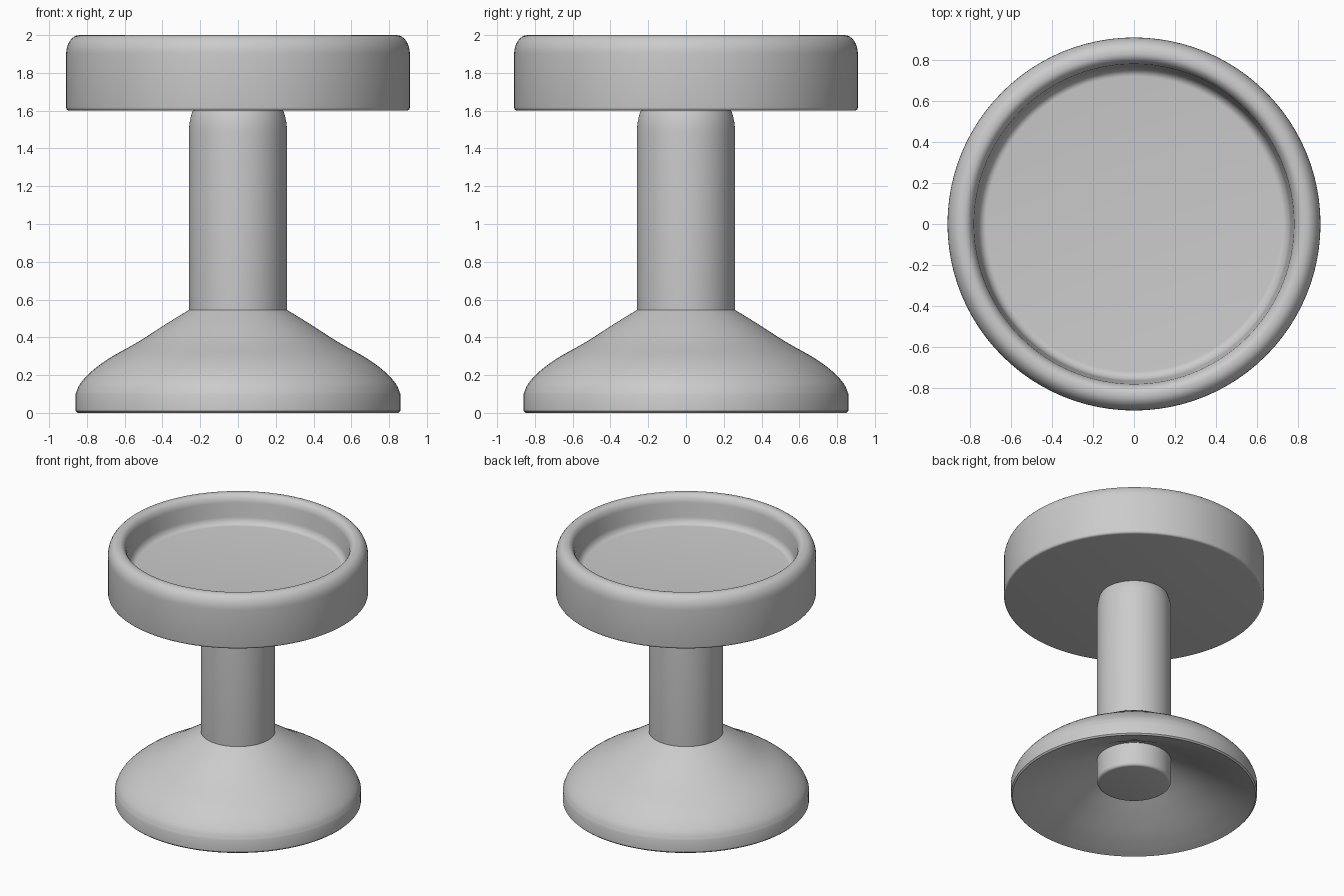
import bpy, bmesh, math
from mathutils import Vector

if "Cube" in bpy.data.objects:
    bpy.data.objects.remove(bpy.data.objects["Cube"])


def smooth_path(pts, steps=5):
    """Catmull-Rom curve through (radius, height) points."""
    p = [Vector(q) for q in pts]
    p = [2 * p[0] - p[1]] + p + [2 * p[-1] - p[-2]]
    out = []
    for a, b, c, d in zip(p, p[1:], p[2:], p[3:]):
        for i in range(steps):
            t = i / steps
            out.append(tuple(0.5 * (2 * b + (c - a) * t + (2 * a - 5 * b + 4 * c - d) * t * t
                                    + (3 * b - a - 3 * c + d) * t ** 3)))
    return out + [tuple(pts[-1])]


def arc(cr, cz, rr, rz, a0, a1, n=8):
    """Elliptical arc in the profile plane, angles in degrees."""
    angles = [math.radians(a0 + (a1 - a0) * i / n) for i in range(n + 1)]
    return [(cr + rr * math.cos(a), cz + rz * math.sin(a)) for a in angles]


def lathe(name, profile, closed=False, sides=96):
    bm = bmesh.new()
    vs = [bm.verts.new((r, 0, z)) for r, z in profile]
    edges = [bm.edges.new(e) for e in zip(vs, vs[1:])]
    if closed:
        edges.append(bm.edges.new((vs[-1], vs[0])))
    bmesh.ops.spin(bm, geom=vs + edges, cent=(0, 0, 0), axis=(0, 0, 1),
                   angle=math.tau, steps=sides)
    bmesh.ops.remove_doubles(bm, verts=bm.verts, dist=1e-4)
    bmesh.ops.recalc_face_normals(bm, faces=bm.faces)
    me = bpy.data.meshes.new(name)
    bm.to_mesh(me)
    bm.free()
    ob = bpy.data.objects.new(name, me)
    bpy.context.collection.objects.link(ob)
    bpy.context.view_layer.objects.active = ob
    ob.select_set(True)
    bpy.ops.object.shade_smooth_by_angle(angle=math.radians(35))
    ob.select_set(False)
    return ob


# Seat: round dish with a rounded rim and recessed floor
lathe("seat", [(0, 1.6)]
      + arc(0.893, 1.617, 0.017, 0.017, -90, 0, 4)
      + arc(0.84, 1.9, 0.07, 0.10, 0, 90)
      + arc(0.83, 1.93, 0.05, 0.07, 90, 180)
      + arc(0.72, 1.85, 0.045, 0.06, 0, -90)
      + [(0, 1.79)])

# Stem: round post with softened ends
lathe("stem", [(0, 0.10)]
      + arc(0.24, 0.125, 0.02, 0.025, -90, 0, 4)
      + arc(0.20, 1.48, 0.06, 0.16, 0, 90)
      + [(0, 1.64)])

# Base: flared foot, hollow underneath
outer = smooth_path([(0.86, 0.10), (0.835, 0.155), (0.775, 0.22), (0.68, 0.29),
                     (0.53, 0.375), (0.39, 0.465), (0.26, 0.545)])
inner = smooth_path([(0.25, 0.285), (0.38, 0.22), (0.50, 0.155), (0.66, 0.075),
                     (0.78, 0.025), (0.85, 0.0)])
lathe("base", [(0.86, 0.01)] + outer + [(0.25, 0.55)] + inner, closed=True)
